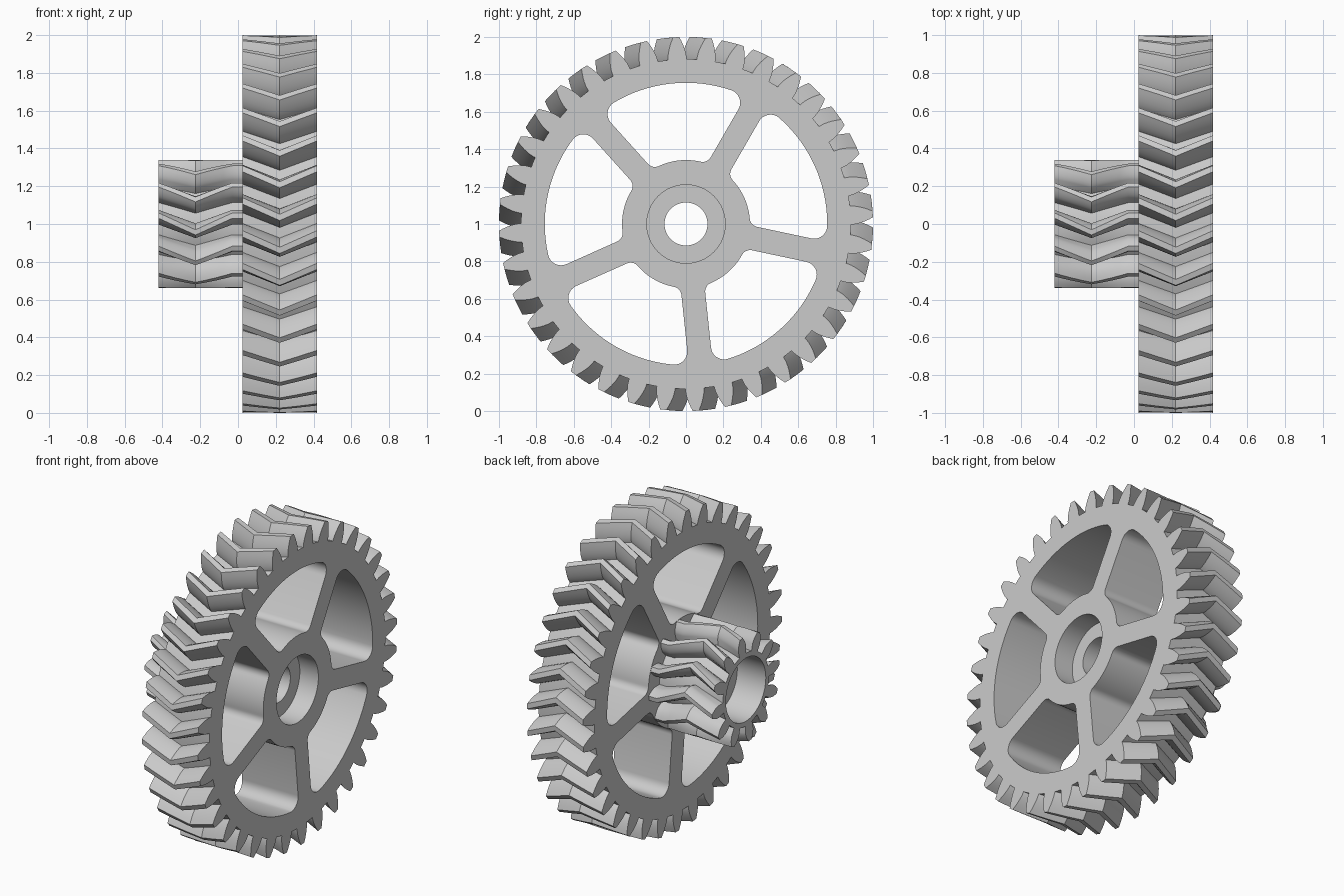
import bpy, bmesh
from math import pi, sin, cos, tan, acos, asin, sqrt, radians

if "Cube" in bpy.data.objects:
    bpy.data.objects.remove(bpy.data.objects["Cube"], do_unlink=True)

grey = bpy.data.materials.new("light grey")
grey.use_nodes = True
grey.diffuse_color = (0.6, 0.6, 0.6, 1)
grey.node_tree.nodes["Principled BSDF"].inputs["Base Color"].default_value = (0.6, 0.6, 0.6, 1)

AXIS_Z = 1.0


def loft(name, outline, slices):
    """Skin a polar outline [(radius, angle)] through slices [(x, twist)]."""
    bm = bmesh.new()
    rings = [[bm.verts.new((x, r * cos(a + t), AXIS_Z + r * sin(a + t))) for r, a in outline]
             for x, t in slices]
    n = len(outline)
    for lo, hi in zip(rings, rings[1:]):
        for i in range(n):
            j = (i + 1) % n
            bm.faces.new((lo[i], lo[j], hi[j], hi[i]))
    bm.faces.new(rings[0][::-1])
    bm.faces.new(rings[-1])
    bmesh.ops.recalc_face_normals(bm, faces=bm.faces)
    mesh = bpy.data.meshes.new(name)
    bm.to_mesh(mesh)
    bm.free()
    mesh.materials.append(grey)
    obj = bpy.data.objects.new(name, mesh)
    bpy.context.collection.objects.link(obj)
    return obj


def involute(angle):
    return tan(angle) - angle


def tooth_outline(teeth, tip, pressure=radians(20), steps=6):
    """Involute spur outline with standard proportions."""
    module = tip / (teeth / 2 + 1)
    pitch = module * teeth / 2
    root, base = pitch - 1.25 * module, pitch * cos(pressure)
    start = max(root, base)
    half = pi / (2 * teeth) - 0.003 + involute(pressure)
    flank = [(root, half)] if root < base else []
    for k in range(steps):
        r = start + (tip - start) * k / (steps - 1)
        flank.append((r, half - involute(acos(min(1, base / r)))))
    tooth = [(r, -a) for r, a in flank] + [(r, a) for r, a in reversed(flank)]
    valley = (root, pi / teeth)
    return [(r, a + 2 * pi * i / teeth) for i in range(teeth) for r, a in tooth + [valley]]


def herringbone(x0, x1, start, twist, steps):
    """Twist forward to the middle and back again."""
    out = []
    for k in range(2 * steps + 1):
        out.append((x0 + (x1 - x0) * k / (2 * steps),
                    start + twist * (1 - abs(k - steps) / steps)))
    return out


def circle(radius, n=64):
    return [(radius, 2 * pi * i / n) for i in range(n)]


def window_outline(r_in, r_out, half_spoke, fillet_in, fillet_out, count=5):
    """Opening between two parallel-sided spokes, with rounded corners."""
    def corner(rc, f, a0, a1, n=8):
        # fillet centre, measured from the spoke axis
        v = half_spoke + f
        u = sqrt(rc * rc - v * v)
        pts = []
        for k in range(n + 1):
            a = a0 + (a1 - a0) * k / n
            pts.append((u + f * cos(a), v + f * sin(a)))
        return pts

    ci, co = r_in + fillet_in, r_out - fillet_out
    ai = asin((half_spoke + fillet_in) / ci)
    ao = asin((half_spoke + fillet_out) / co)
    side = corner(ci, fillet_in, pi + ai, 1.5 * pi)
    side += corner(co, fillet_out, 1.5 * pi, 2 * pi + ao)
    # polar coordinates around the bisector of the opening
    from_spoke = [(sqrt(u * u + v * v), asin(v / sqrt(u * u + v * v)) - pi / count) for u, v in side]
    other = [(r, -a) for r, a in reversed(from_spoke)]

    def arc(r, a0, a1, n=20):
        return [(r, a0 + (a1 - a0) * k / n) for k in range(1, n)]

    end_o, end_i = pi / count - ao, pi / count - ai
    return from_spoke + arc(r_out, -end_o, end_o) + other + arc(r_in, end_i, -end_i)


def cut(obj, cutters):
    for c in cutters:
        c.hide_render = True
        mod = obj.modifiers.new("cut", 'BOOLEAN')
        mod.operation = 'DIFFERENCE'
        mod.solver = 'EXACT'
        mod.object = c
        bpy.context.view_layer.objects.active = obj
        bpy.ops.object.modifier_apply(modifier=mod.name)


# Large wheel and small pinion on a shared axis
wheel = loft("large_wheel", tooth_outline(36, 1.0),
             herringbone(0.025, 0.417, radians(3), radians(5), 2))
pinion = loft("pinion", tooth_outline(12, 0.34),
              herringbone(-0.42, -0.03, radians(-7.5), radians(15), 4)
              + [(0.025, radians(-7.5))])

# Five spoke openings, shaft bore and bearing seats
window = window_outline(0.342, 0.755, 0.064, 0.05, 0.07)
windows = [loft("window_cutter", window, [(-0.1, a), (0.6, a)])
           for a in (radians(24 + 72 * i) for i in range(5))]
bore = loft("bore_cutter", circle(0.115), [(-0.6, 0), (0.6, 0)])
wheel_seat = loft("wheel_seat_cutter", circle(0.21), [(0.287, 0), (0.6, 0)])
pinion_seat = loft("pinion_seat_cutter", circle(0.2), [(-0.6, 0), (-0.22, 0)])

cut(wheel, windows + [bore, wheel_seat])
cut(pinion, [bore, pinion_seat])
for c in windows + [bore, wheel_seat, pinion_seat]:
    bpy.data.objects.remove(c, do_unlink=True)

# Smooth curved walls, keep tooth and rim edges crisp
bpy.ops.object.select_all(action='DESELECT')
for obj in (wheel, pinion):
    obj.select_set(True)
bpy.context.view_layer.objects.active = wheel
bpy.ops.object.shade_smooth_by_angle(angle=radians(25))
